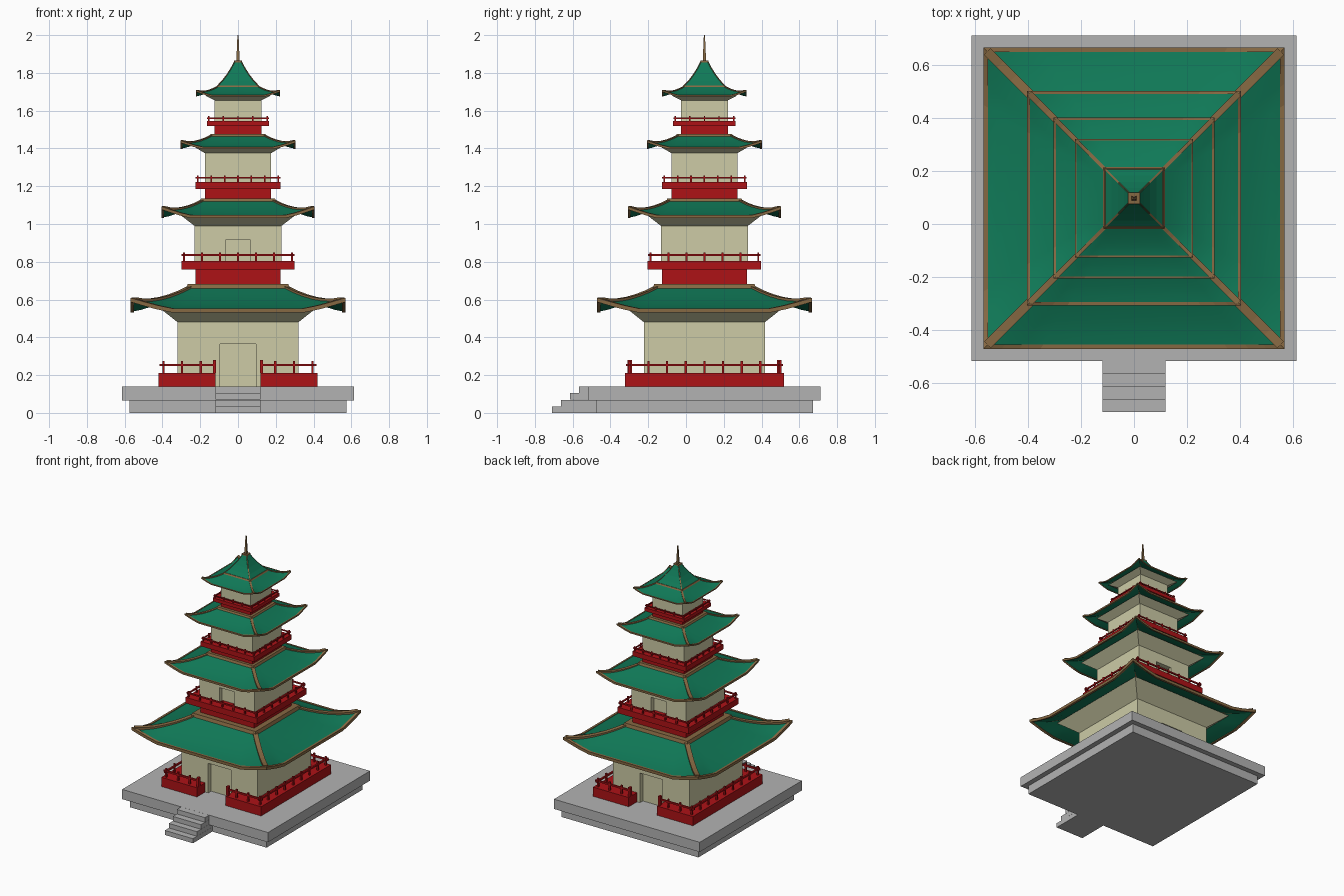
import bpy, bmesh, math

if "Cube" in bpy.data.objects:
    bpy.data.objects.remove(bpy.data.objects["Cube"])

CY = 0.0975  # tower axis in y (steps stick out in front)


def material(name, rgb):
    m = bpy.data.materials.new(name)
    m.diffuse_color = (*rgb, 1)
    m.use_nodes = True
    m.node_tree.nodes["Principled BSDF"].inputs["Base Color"].default_value = m.diffuse_color
    return m


STONE = material("grey stone", (0.45, 0.45, 0.45))
CREAM = material("cream plaster", (0.61, 0.60, 0.38))
RED = material("red lacquer", (0.42, 0.006, 0.008))
GREEN = material("green tiles", (0.005, 0.19, 0.095))
BROWN = material("brown wood", (0.24, 0.14, 0.055))


def finish(name, bm, mat):
    bmesh.ops.recalc_face_normals(bm, faces=bm.faces)
    me = bpy.data.meshes.new(name)
    bm.to_mesh(me)
    bm.free()
    me.materials.append(mat)
    ob = bpy.data.objects.new(name, me)
    ob.location.y = CY
    bpy.context.collection.objects.link(ob)
    return ob


def boxes(name, items, mat):
    """Mesh of boxes, each (x0, x1, y0, y1, z0, z1) around the tower axis."""
    bm = bmesh.new()
    for x0, x1, y0, y1, z0, z1 in items:
        vs = bmesh.ops.create_cube(bm, size=1)["verts"]
        for v in vs:
            v.co.x = x1 if v.co.x > 0 else x0
            v.co.y = y1 if v.co.y > 0 else y0
            v.co.z = z1 if v.co.z > 0 else z0
    return finish(name, bm, mat)


def square_loft(name, profile, mat, closed=False):
    """Square rings (half width, z, corner lift) joined into a skin."""
    ts = [-1, -0.88, -0.76, -0.62, 0.62, 0.76, 0.88] if any(p[2] for p in profile) else [-1]
    bm = bmesh.new()
    rings = []
    for r, z, lift in profile:
        ring = []
        for k in range(4):
            for t in ts:
                x, y = t * r, -r
                for _ in range(k):
                    x, y = -y, x
                g = max(0, (abs(t) - 0.62) / 0.38) ** 1.2
                ring.append(bm.verts.new((x, y, z + lift * g)))
        rings.append(ring)
    n = len(rings[0])
    pairs = list(zip(rings, rings[1:]))
    if closed:
        pairs.append((rings[-1], rings[0]))
    else:
        bm.faces.new(rings[0])
        bm.faces.new(rings[-1])
    for a, b in pairs:
        for i in range(n):
            j = (i + 1) % n
            bm.faces.new((a[i], a[j], b[j], b[i]))
    return finish(name, bm, mat)


def block(name, r0, z0, z1, mat, r1=None):
    return square_loft(name, [(r0, z0, 0), (r1 or r0, z1, 0)], mat)


def hips(name, path, w, h, mat):
    """Four diagonal ridge beams following (half width, z) points."""
    bm = bmesh.new()
    for sx, sy in ((1, 1), (-1, 1), (-1, -1), (1, -1)):
        secs = []
        for r, z in path:
            r -= w * 0.35
            o = w / 2 / math.sqrt(2)
            secs.append([bm.verts.new((sx * (r + s * o), sy * (r - s * o), z + dz))
                         for s, dz in ((-1, -h), (1, -h), (1, h), (-1, h))])
        for a, b in zip(secs, secs[1:]):
            for i in range(4):
                j = (i + 1) % 4
                bm.faces.new((a[i], a[j], b[j], b[i]))
        bm.faces.new(secs[0])
        bm.faces.new(secs[-1])
    return finish(name, bm, mat)


def railing(name, r, end, z0, zrail, ztop, count, w, gap=0):
    """Posts and a hand rail round a balcony, open at front and back if gap."""
    items = []
    pos = [-r + 2 * r * i / (count - 1) for i in range(count)]
    for s in (-1, 1):
        spans = [(-end, -gap), (gap, end)] if gap else [(-end, end)]
        for a, b in spans:
            items.append((a, b, s * r - w / 2, s * r + w / 2, zrail - w, zrail))
        items.append((s * r - w / 2, s * r + w / 2, -end, end, zrail - w, zrail))
        for p in pos:
            if abs(p) > gap or not gap:
                items.append((p - w / 2, p + w / 2, s * r - w / 2, s * r + w / 2, z0, ztop))
            if abs(p) < r - 0.001:
                items.append((s * r - w / 2, s * r + w / 2, p - w / 2, p + w / 2, z0, ztop))
        for g in ((-gap, gap) if gap else ()):
            items.append((g - w * 0.7, g + w * 0.7, s * r - w, s * r + w, z0, ztop + 0.005))
    return boxes(name, items, RED)


def roof(tag, R, r0, ze, zt, lift):
    """Concave roof skin with raised corners, eave trim, hips and top ring."""
    def at(s):
        return (r0 + (R - r0) * s, zt - (zt - ze) * (1 - (1 - s) ** 1.4), lift * s * s)
    top = [at(i / 6) for i in range(7)]
    th = 0.02 * R
    under = [(r, z - th, l) for r, z, l in reversed(top)]
    skin = square_loft(tag + "_roof", top + under, GREEN, closed=True)
    bpy.ops.object.select_all(action="DESELECT")
    skin.select_set(True)
    bpy.context.view_layer.objects.active = skin
    bpy.ops.object.shade_smooth_by_angle(angle=math.radians(25))
    e = 0.012 * R
    square_loft(tag + "_eave_trim",
                [(R - 2 * e, ze + e, lift), (R + e / 2, ze + e, lift),
                 (R + e / 2, ze - 2.2 * e, lift), (R - 2 * e, ze - 2.2 * e, lift)],
                BROWN, closed=True)
    hips(tag + "_hip_ridges", [(r, z + l) for r, z, l in top], 0.06 * R, 0.018 * R, BROWN)
    block(tag + "_top_ring", r0 + 0.006, zt - 0.008, zt + 0.022 * R / 0.57, BROWN, r0 - 0.004)
    return at(0.55)


def walls(tag, h, z0, z1, soffit, door=None):
    """Plaster walls flaring into the soffit, with recessed doors front and back."""
    r, z, _ = soffit
    w = square_loft(tag + "_walls", [(h, z0, 0), (h, z1, 0), (r, z - 0.015, 0)], CREAM)
    if door:
        dx, dz = door
        cut = boxes(tag + "_door_cutter",
                    [(-dx, dx, -h - 0.05, -h + 0.035, z0 - 0.02, dz),
                     (-dx, dx, h - 0.035, h + 0.05, z0 - 0.02, dz)], CREAM)
        cut.hide_render = True
        cut.hide_viewport = True
        mod = w.modifiers.new("doors", "BOOLEAN")
        mod.operation = "DIFFERENCE"
        mod.object = cut


# stone platform and front steps
block("platform_lower", 0.575, 0, 0.066, STONE)
block("platform_upper", 0.6135, 0.066, 0.14, STONE)
boxes("front_steps", [(-0.118, 0.118, -0.8075 + 0.048 * i, -0.57, 0.035 * i, 0.035 * (i + 1) - 0.0005)
                      for i in range(4)], STONE)

# ground floor: red plinth split by the two entrances
boxes("plinth", [(-0.42, -0.12, -0.42, 0.42, 0.14, 0.21),
                 (0.12, 0.42, -0.42, 0.42, 0.14, 0.21)], RED)
railing("ground_railing", 0.395, 0.415, 0.21, 0.26, 0.275, 9, 0.012, gap=0.125)
walls("ground", 0.32, 0.14, 0.48, roof("ground", 0.565, 0.27, 0.547, 0.66, 0.055), (0.095, 0.365))

# second floor
block("second_base", 0.225, 0.66, 0.765, RED)
block("second_balcony", 0.30, 0.76, 0.805, RED)
railing("second_railing", 0.285, 0.298, 0.80, 0.84, 0.85, 7, 0.01)
walls("second", 0.23, 0.80, 0.99, roof("second", 0.402, 0.20, 1.042, 1.12, 0.045), (0.065, 0.915))

# third floor
block("third_base", 0.175, 1.12, 1.19, RED)
block("third_balcony", 0.225, 1.185, 1.222, RED)
railing("third_railing", 0.213, 0.224, 1.22, 1.248, 1.256, 7, 0.008)
walls("third", 0.175, 1.22, 1.375, roof("third", 0.302, 0.15, 1.405, 1.465, 0.033))

# fourth floor
block("fourth_base", 0.125, 1.465, 1.525, RED)
block("fourth_balcony", 0.165, 1.52, 1.546, RED)
railing("fourth_railing", 0.155, 0.164, 1.545, 1.564, 1.571, 5, 0.007)
walls("fourth", 0.125, 1.54, 1.655, roof("fourth", 0.222, 0.115, 1.68, 1.725, 0.026))

# steep crown roof and spire
crown = [(0.113, 1.728), (0.085, 1.757), (0.06, 1.79), (0.038, 1.825), (0.02, 1.86)]
square_loft("crown_roof", [(r, z, 0) for r, z in crown], GREEN)
hips("crown_hips", crown, 0.007, 0.003, BROWN)
block("spire_base", 0.022, 1.852, 1.866, BROWN)
block("spire", 0.009, 1.86, 2.0, BROWN, 0.003)
